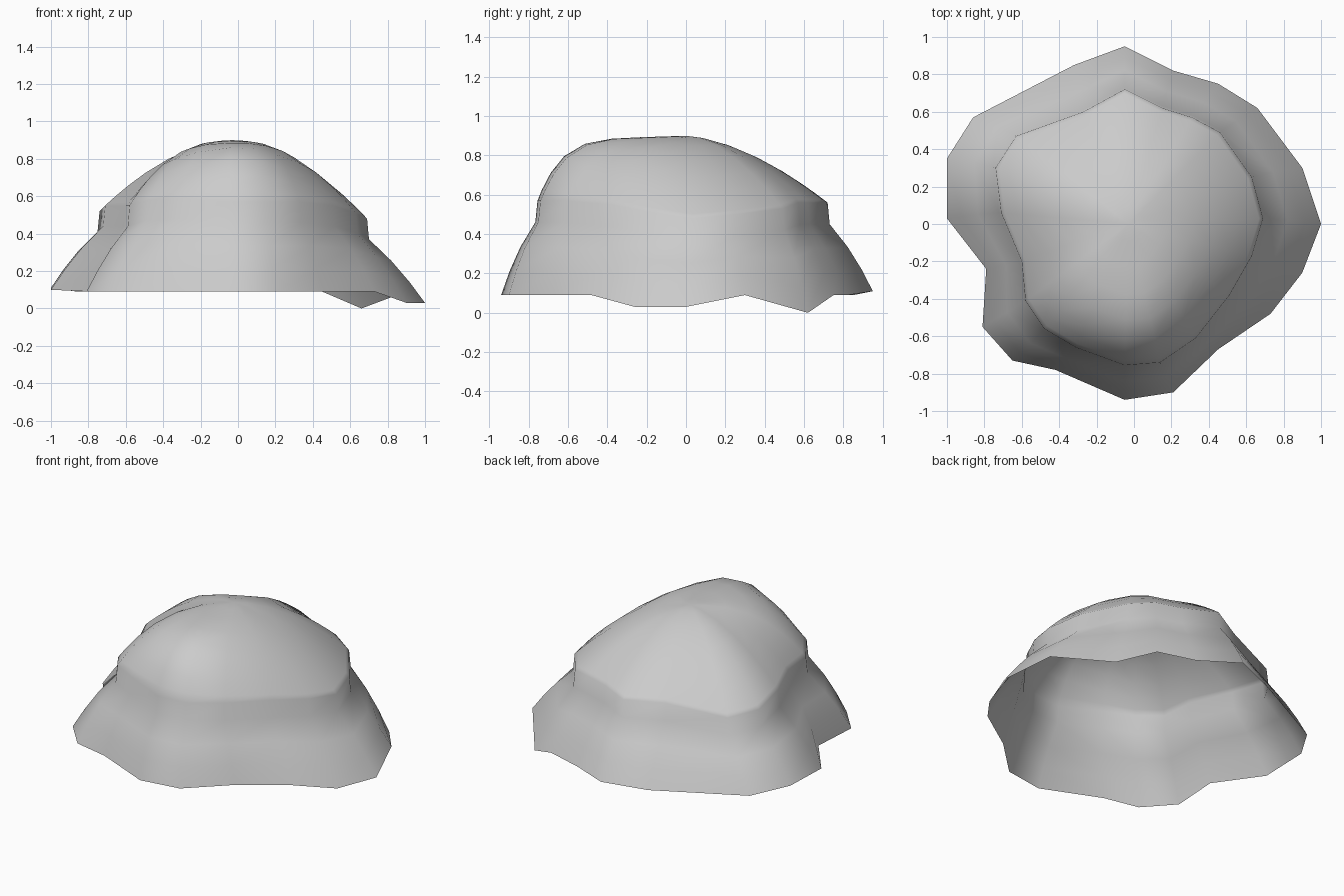
import bpy, bmesh
from mathutils import Vector

# Radial ribs, counter-clockwise: foot x, y | cap rim x, y, z | cap roundness
RIBS = [
    (1.00, 0.00, 0.69, 0.03, 0.48, 1.9),
    (0.90, 0.30, 0.63, 0.25, 0.50, 1.8),
    (0.66, 0.62, 0.46, 0.49, 0.53, 1.8),
    (0.45, 0.75, 0.31, 0.57, 0.56, 1.8),
    (0.21, 0.82, 0.15, 0.62, 0.56, 1.8),
    (-0.05, 0.95, -0.05, 0.72, 0.56, 1.7),
    (-0.32, 0.85, -0.27, 0.60, 0.55, 1.8),
    (-0.86, 0.57, -0.63, 0.47, 0.50, 1.8),
    (-1.00, 0.35, -0.74, 0.30, 0.52, 1.9),
    (-1.00, 0.03, -0.71, 0.06, 0.55, 1.9),
    (-0.79, -0.24, -0.60, -0.20, 0.55, 2.2),
    (-0.81, -0.55, -0.58, -0.41, 0.55, 2.7),
    (-0.65, -0.73, -0.48, -0.56, 0.58, 3.2),
    (-0.42, -0.78, -0.31, -0.66, 0.59, 4.5),
    (-0.05, -0.94, -0.05, -0.755, 0.57, 6.5),
    (0.21, -0.90, 0.14, -0.74, 0.57, 6.0),
    (0.45, -0.67, 0.33, -0.61, 0.57, 4.0),
    (0.73, -0.48, 0.51, -0.38, 0.55, 2.8),
    (0.90, -0.26, 0.63, -0.17, 0.51, 2.2),
]
FOOT_Z = {0: 0.03, 2: 0.0, 5: 0.11, 8: 0.11, 9: 0.10, 18: 0.03}
APEX = Vector((-0.03, 0.0, 0.90))
CAP = (1.0, 0.97, 0.91, 0.82, 0.68, 0.5, 0.3, 0.12)


def rib_points(i, row):
    bx, by, rx, ry, rz, p = row
    foot = Vector((bx, by, FOOT_Z.get(i, 0.09)))
    rim = Vector((rx, ry, rz))
    # flared skirt, pinched below the rim
    waist = Vector((rx * 1.015, ry * 1.015, rz - 0.11))
    low = foot.lerp(waist, 0.33) + Vector((bx, by, 0)) * 0.015
    mid = foot.lerp(waist, 0.66) + Vector((bx, by, 0)) * 0.018
    pts = [foot, low, mid, waist]
    # domed cap, steep at the front
    for t in CAP:
        q = APEX.lerp(rim, t)
        q.z = APEX.z - (APEX.z - rz) * (0.93 * t ** p + 0.07 * t)
        pts.append(q)
    return pts


bm = bmesh.new()
cols = [[bm.verts.new(q) for q in rib_points(i, r)] for i, r in enumerate(RIBS)]
top = bm.verts.new(APEX)
for a, b in zip(cols, cols[1:] + cols[:1]):
    for k in range(len(a) - 1):
        bm.faces.new((a[k], b[k], b[k + 1], a[k + 1]))
    bm.faces.new((a[-1], b[-1], top))
for f in bm.faces:
    f.smooth = True
mesh = bpy.data.meshes.new("rock_shell")
bm.to_mesh(mesh)
bm.free()
rock = bpy.data.objects.new("rock_shell", mesh)
bpy.context.collection.objects.link(rock)
